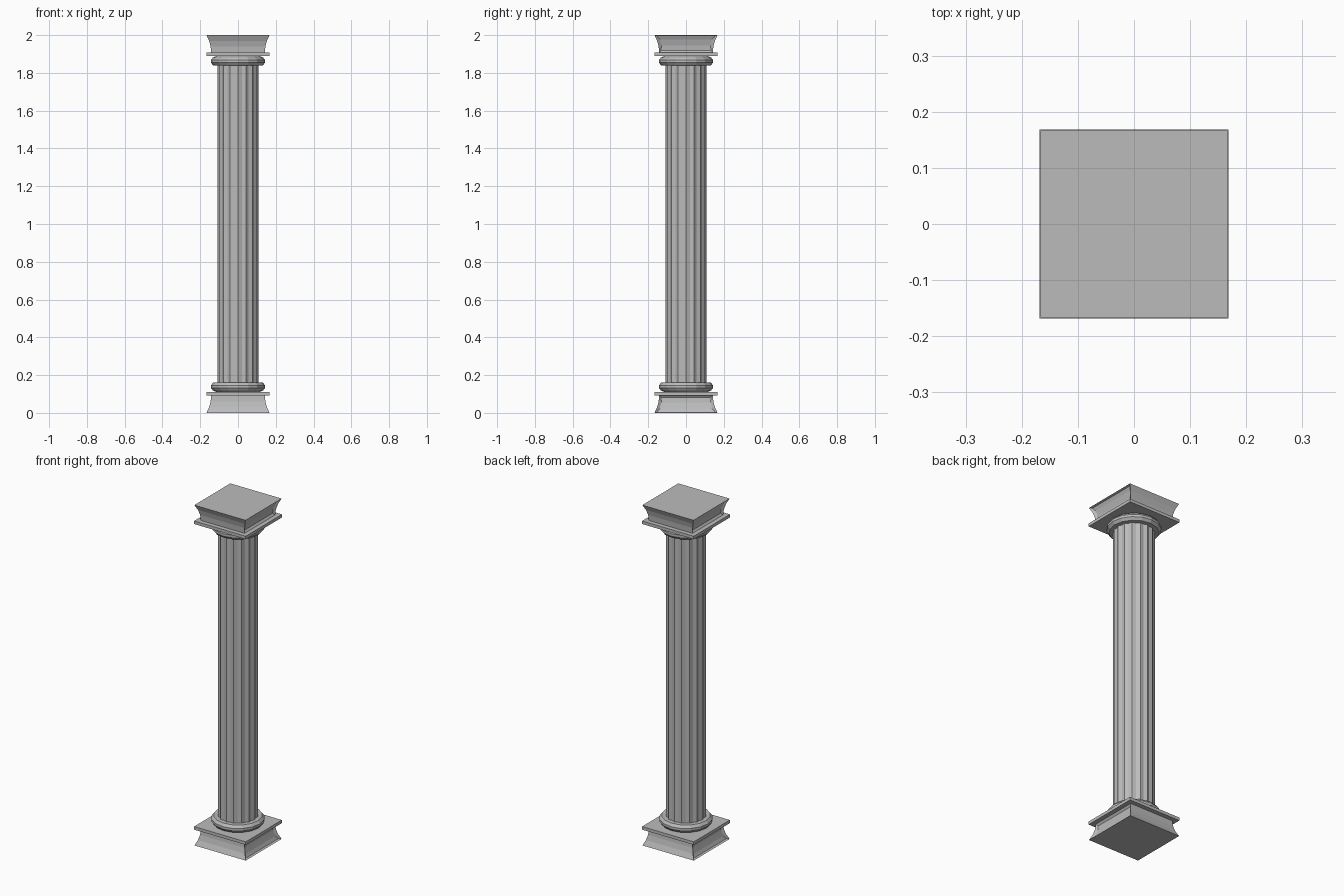
import bpy, bmesh, math
from mathutils import Vector

if "Cube" in bpy.data.objects:
    bpy.data.objects.remove(bpy.data.objects["Cube"], do_unlink=True)

stone = bpy.data.materials.new("grey stone")
stone.use_nodes = True
GREY = (0.5, 0.5, 0.5, 1)
stone.diffuse_color = GREY
stone.node_tree.nodes["Principled BSDF"].inputs["Base Color"].default_value = GREY


def loft(name, rings):
    """Join stacked rings of points into one closed, flat shaded solid."""
    bm = bmesh.new()
    loops = [[bm.verts.new(p) for p in ring] for ring in rings]
    n = len(loops[0])
    for low, high in zip(loops, loops[1:]):
        for i in range(n):
            j = (i + 1) % n
            bm.faces.new((low[i], low[j], high[j], high[i]))
    bm.faces.new(loops[0][::-1])
    bm.faces.new(loops[-1])
    bmesh.ops.recalc_face_normals(bm, faces=bm.faces)
    mesh = bpy.data.meshes.new(name)
    bm.to_mesh(mesh)
    bm.free()
    mesh.materials.append(stone)
    obj = bpy.data.objects.new(name, mesh)
    bpy.context.collection.objects.link(obj)
    return obj


def square(r, z):
    return [(r, -r, z), (r, r, z), (-r, r, z), (-r, -r, z)]


def circle(r, z, n, groove=None):
    """Polygon ring; with a groove, alternate ridges and hollows."""
    pts = []
    for i in range(n):
        a = math.tau * i / n
        d = groove if groove and i % 2 else r
        pts.append((d * math.cos(a), d * math.sin(a), z))
    return pts


def recess_sides(obj, border, depth):
    """Sink a framed panel into the two side faces of a block."""
    bm = bmesh.new()
    bm.from_mesh(obj.data)
    for side in (1, -1):
        faces = [f for f in bm.faces if f.normal.x * side > 0.5]
        bmesh.ops.inset_region(bm, faces=faces, thickness=border, depth=-depth)
    bm.to_mesh(obj.data)
    bm.free()


# Each end has a coved block, a thin slab and a round moulding
for end, flip in (("base", False), ("capital", True)):
    def place(rings):
        return [[(x, y, 2 - z if flip else z) for x, y, z in r] for r in rings]

    cove = [(0.167, 0), (0.153, 0.03), (0.145, 0.06), (0.142, 0.093)]
    block = loft(end + "_block", place([square(r, z) for r, z in cove]))
    recess_sides(block, 0.015, 0.01)
    loft(end + "_slab", place([square(0.168, z) for z in (0.093, 0.111)]))
    torus = [(0.115, 0.111), (0.133, 0.118), (0.143, 0.132),
             (0.143, 0.146), (0.131, 0.161)]
    loft(end + "_ring", place([circle(r, z, 16) for r, z in torus]))

# Fluted shaft
loft("shaft", [circle(0.109, z, 32, 0.102) for z in (0.155, 1.845)])
